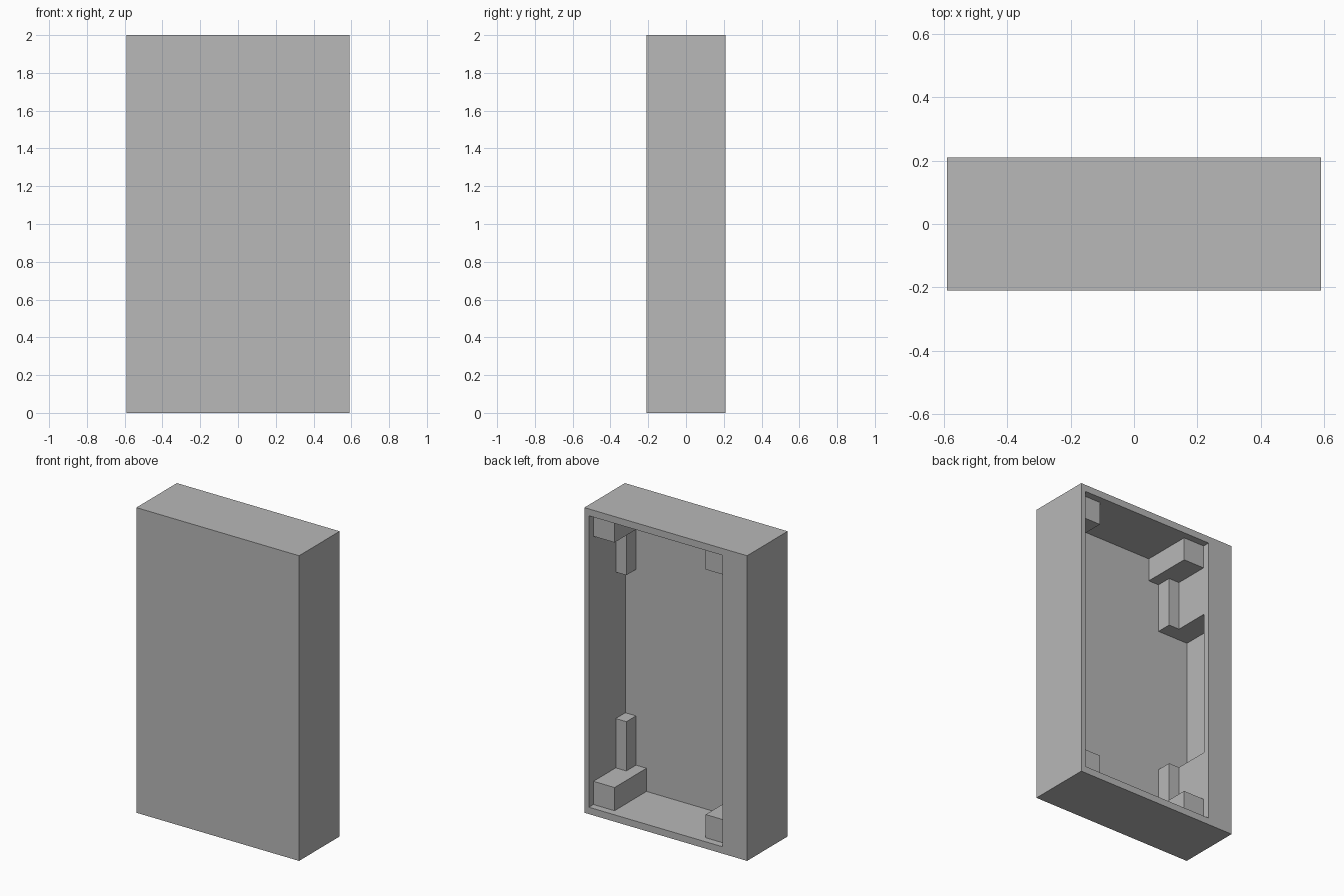
import bpy
import bmesh

cube = bpy.data.objects.get("Cube")
if cube:
    bpy.data.objects.remove(cube, do_unlink=True)

# Outer half sizes, cavity limits and shared levels
HX, HY, H = 0.59, 0.21, 2.0
IX, WALL = 0.557, 0.045
PANEL, LIP = -0.168, 0.168
RAIL = -0.41

grey = bpy.data.materials.new("plain_grey")
grey.use_nodes = True
colour = (0.48, 0.48, 0.48, 1)
grey.diffuse_color = colour
grey.node_tree.nodes["Principled BSDF"].inputs["Base Color"].default_value = colour


def finish(name, bm):
    bmesh.ops.recalc_face_normals(bm, faces=bm.faces)
    mesh = bpy.data.meshes.new(name)
    bm.to_mesh(mesh)
    bm.free()
    mesh.materials.append(grey)
    obj = bpy.data.objects.new(name, mesh)
    bpy.context.collection.objects.link(obj)
    return obj


def box_mesh(xs, ys, zs):
    bm = bmesh.new()
    bmesh.ops.create_cube(bm, size=1)
    for v in bm.verts:
        for axis, (lo, hi) in enumerate((xs, ys, zs)):
            v.co[axis] = hi if v.co[axis] > 0 else lo
    return bm


def box(name, xs, ys, zs):
    return finish(name, box_mesh(xs, ys, zs))


# Tray: a box whose rear face is inset and pushed in
bm = box_mesh((-HX, HX), (-HY, HY), (0, H))
bm.normal_update()
rear = max(bm.faces, key=lambda f: f.normal.y)
bmesh.ops.inset_region(bm, faces=[rear], thickness=WALL)
for v in rear.verts:
    v.co.x = IX if v.co.x > 0 else -IX
    v.co.z = H - WALL if v.co.z > H / 2 else WALL
floor = bmesh.ops.extrude_discrete_faces(bm, faces=[rear])["faces"][0]
for v in floor.verts:
    v.co.y = PANEL
finish("tray", bm)

# Rear flange covering one side of the opening
box("side_flange", (-IX, RAIL), (LIP, HY), (WALL, H - WALL))

# Supports, repeated at the bottom and the top
for end in ("bottom", "top"):
    def span(height):
        return (WALL, height) if end == "bottom" else (H - height, H - WALL)

    box(end + "_flange_support", (-IX, RAIL), (PANEL, LIP), span(0.52))
    # Left and right seats for the corner blocks and the short posts
    for side, edge, inward in (("left", IX, -1), ("right", RAIL, 1)):
        def reach(width):
            return sorted((edge, edge + inward * width))

        box(f"{end}_{side}_corner_block", reach(0.153), (PANEL, 0.163), span(0.197))
        box(f"{end}_{side}_post", reach(0.077), (PANEL, -0.068), span(0.52))
